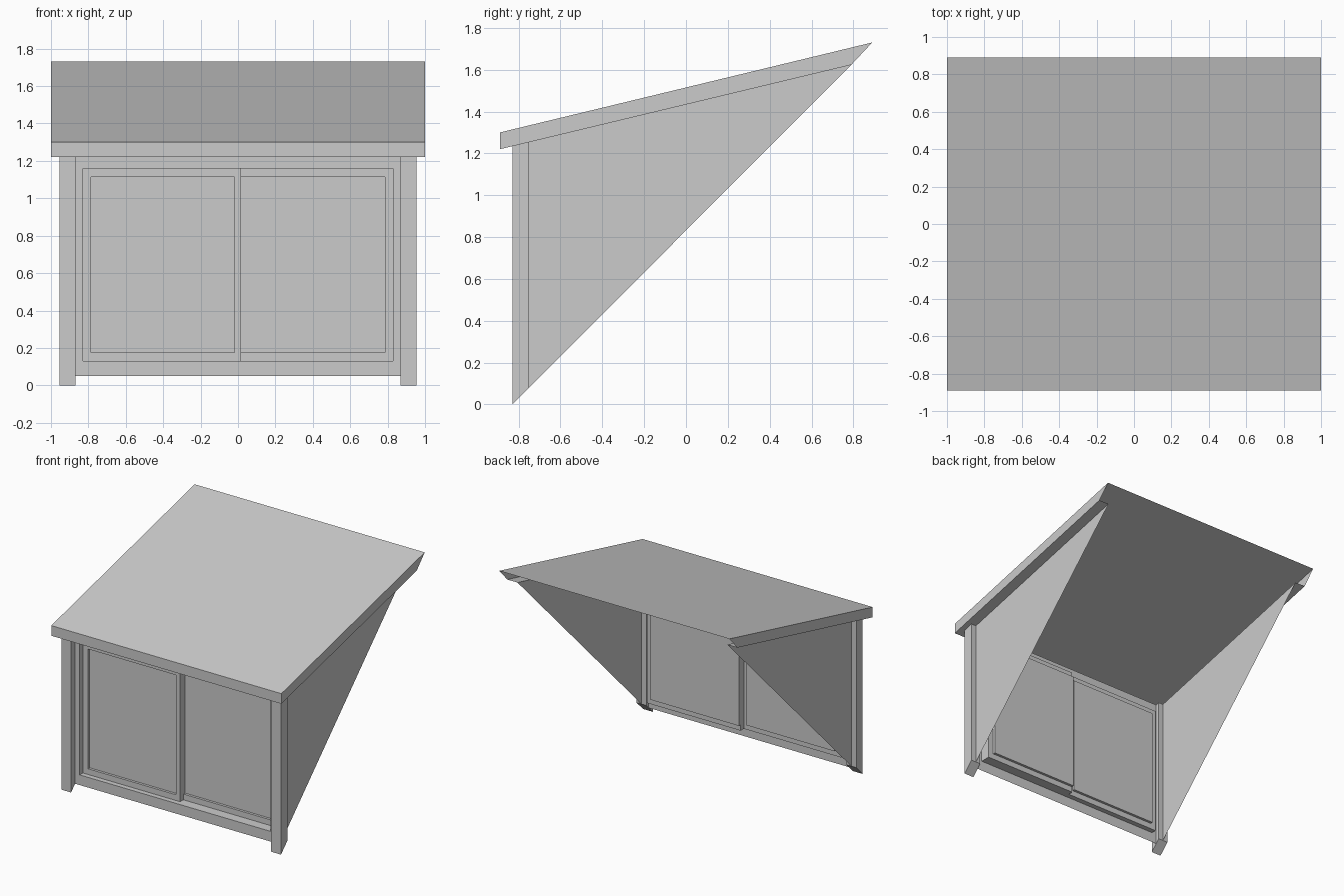
import bpy

cube = bpy.data.objects.get("Cube")
if cube:
    bpy.data.objects.remove(cube)

grey = bpy.data.materials.new("plain_grey")
grey.use_nodes = True
grey.diffuse_color = (0.6, 0.6, 0.6, 1)
grey.node_tree.nodes["Principled BSDF"].inputs["Base Color"].default_value = (0.6, 0.6, 0.6, 1)

ROOF_X, EAVE_Y, BACK_Y = 1.0, -0.89, 0.89
WALL_X, WALL_Y = 0.912, -0.78
POST_IN, POST_OUT = 0.87, 0.955
POST_FRONT, POST_BACK = -0.83, -0.75
SOFFIT_END = 0.79


def soffit(y):
    return 1.22 + 0.24 * (y - EAVE_Y)


def top(y):
    return 1.30 + 0.2416 * (y - EAVE_Y)


def slope(y):
    """Height of the sloping roof that the dormer sits on."""
    return y - POST_FRONT


def build(name, polys):
    """One object from a list of polygons given as point lists."""
    verts, faces = [], []
    for poly in polys:
        faces.append(range(len(verts), len(verts) + len(poly)))
        verts += poly
    mesh = bpy.data.meshes.new(name)
    mesh.from_pydata(verts, [], [list(f) for f in faces])
    mesh.materials.append(grey)
    obj = bpy.data.objects.new(name, mesh)
    bpy.context.collection.objects.link(obj)
    return obj


def rect(x0, x1, z0, z1, y):
    return [(x0, y, z0), (x1, y, z0), (x1, y, z1), (x0, y, z1)]


def bridge(a, b):
    """Four quads joining two rectangles."""
    return [[a[i], a[(i + 1) % 4], b[(i + 1) % 4], b[i]] for i in range(4)]


# Roof: thin top sheet, fascia boards and soffit strips, open at the back
R = ROOF_X
build("roof_top", [[(-R, EAVE_Y, top(EAVE_Y)), (R, EAVE_Y, top(EAVE_Y)),
                    (R, BACK_Y, top(BACK_Y)), (-R, BACK_Y, top(BACK_Y))]])
build("front_fascia", [rect(-R, R, soffit(EAVE_Y), top(EAVE_Y), EAVE_Y)])
build("front_soffit", [[(-R, EAVE_Y, soffit(EAVE_Y)), (-R, WALL_Y, soffit(WALL_Y)),
                        (R, WALL_Y, soffit(WALL_Y)), (R, EAVE_Y, soffit(EAVE_Y))]])

for side, s in (("left", 1), ("right", -1)):
    def order(poly):
        return poly if s > 0 else poly[::-1]

    build(side + "_fascia", [order([
        (s * R, EAVE_Y, soffit(EAVE_Y)), (s * R, SOFFIT_END, soffit(SOFFIT_END)),
        (s * R, BACK_Y, top(BACK_Y)), (s * R, EAVE_Y, top(EAVE_Y))])])
    build(side + "_soffit", [order([
        (s * WALL_X, WALL_Y, soffit(WALL_Y)), (s * WALL_X, SOFFIT_END, soffit(SOFFIT_END)),
        (s * R, SOFFIT_END, soffit(SOFFIT_END)), (s * R, WALL_Y, soffit(WALL_Y))])])

    # Triangular cheek wall
    w = s * WALL_X
    build(side + "_cheek", [order([
        (w, POST_BACK, slope(POST_BACK)), (w, SOFFIT_END, soffit(SOFFIT_END)),
        (w, POST_BACK, soffit(POST_BACK))])])

    # Corner post, cut along the slope at its foot
    ring = [(s * POST_IN, POST_FRONT), (s * POST_OUT, POST_FRONT),
            (s * POST_OUT, POST_BACK), (s * POST_IN, POST_BACK)]
    low = [(x, y, slope(y)) for x, y in ring]
    high = [(x, y, soffit(y)) for x, y in ring]
    build(side + "_post", [order(p) for p in bridge(low, high) + [low[::-1], high]])

# Front wall sheet around the window opening
SILL, HEAD, JAMB = 0.13, 1.16, 0.83
outer = rect(-POST_IN, POST_IN, slope(WALL_Y), soffit(WALL_Y), WALL_Y)
opening = rect(-JAMB, JAMB, SILL, HEAD, WALL_Y)
build("front_wall", bridge(outer, opening))

# Window reveals: the right half is set deeper than the left
MEET, DEEP_L, DEEP_R = 0.015, -0.74, -0.70
for name, x0, x1, depth, skip in (("near_reveal", -JAMB, MEET, DEEP_L, 1),
                                  ("far_reveal", MEET, JAMB, DEEP_R, 3)):
    quads = bridge(rect(x0, x1, SILL, HEAD, WALL_Y), rect(x0, x1, SILL, HEAD, depth))
    quads.pop(skip)
    build(name, quads)
edge_a, edge_b = rect(MEET, MEET, SILL, HEAD, DEEP_L), rect(MEET, MEET, SILL, HEAD, DEEP_R)
build("meeting_stile_side", [[edge_a[0], edge_b[0], edge_b[3], edge_a[3]]])

# Sliding sashes with recessed panes
BORDER, STEP = 0.045, 0.02
for name, x0, x1, in0, in1, y in (
        ("near_sash", -JAMB, MEET, -JAMB + BORDER, -0.02, DEEP_L),
        ("far_sash", MEET, JAMB, MEET + 0.002, JAMB - BORDER, DEEP_R)):
    frame = rect(x0, x1, SILL, HEAD, y)
    inner = rect(in0, in1, SILL + BORDER, HEAD - BORDER, y)
    pane = rect(in0, in1, SILL + BORDER, HEAD - BORDER, y + STEP)
    build(name, bridge(frame, inner) + bridge(inner, pane))
    build(name + "_pane", [pane])
